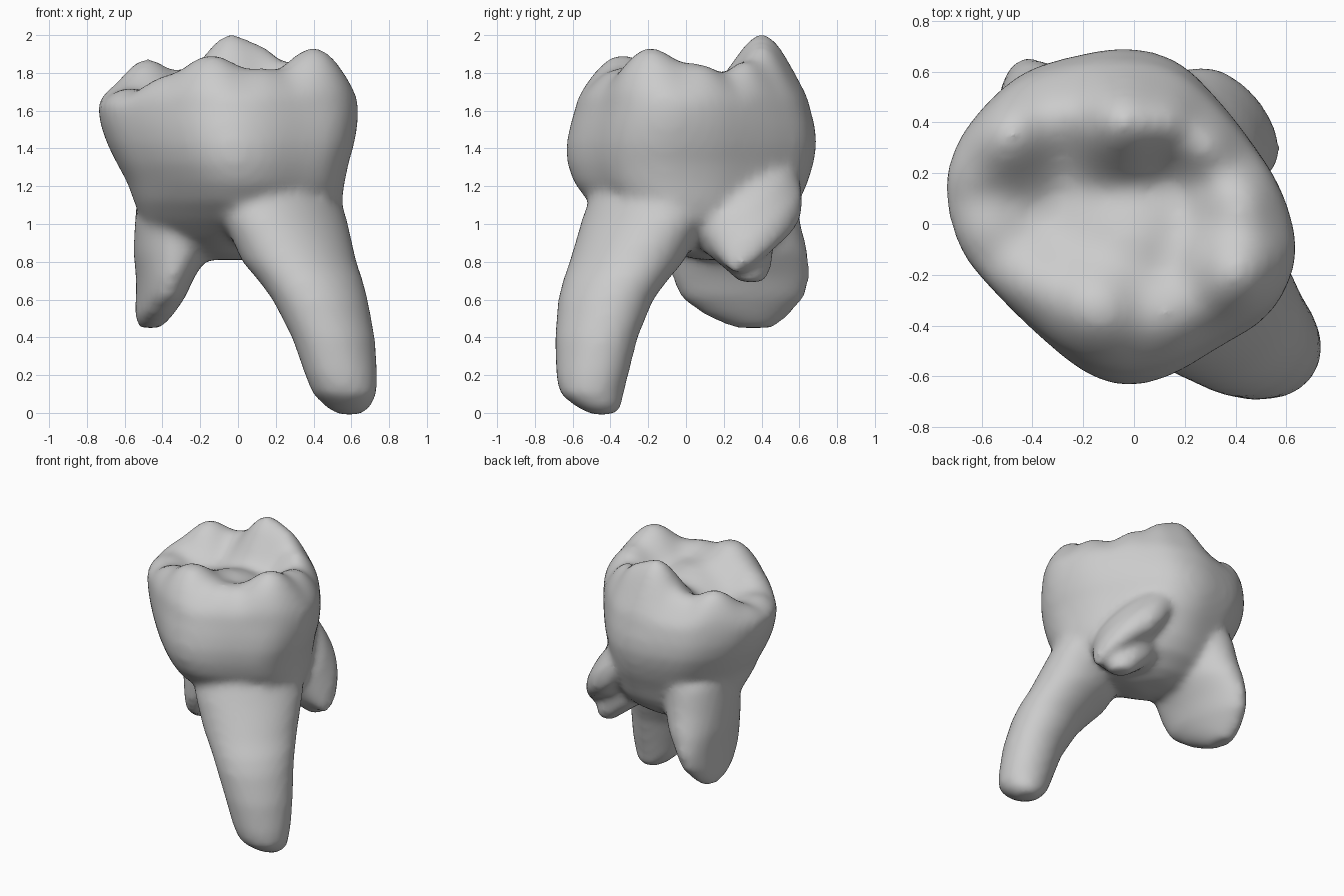
import bpy, bmesh, math
from mathutils import Vector, Matrix

cube = bpy.data.objects.get("Cube")
if cube:
    bpy.data.objects.remove(cube, do_unlink=True)

SEG = 64

# Crown outline seen from above, counter-clockwise
OUTLINE = [(.63, -.08), (.57, .14), (.455, .33), (.31, .51), (.16, .64), (-.03, .69),
           (-.24, .665), (-.46, .595), (-.63, .435), (-.72, .27), (-.74, .1), (-.68, -.12),
           (-.54, -.3), (-.36, -.475), (-.2, -.59), (-.04, -.63), (.14, -.59),
           (.34, -.48), (.51, -.38), (.6, -.25)]

# Body levels from the root fork to the crown shoulder: z, x range, y range
LEVELS = [(.81, -.16, .08, .06, .28), (.845, -.32, .24, -.08, .38), (.93, -.45, .42, -.24, .5),
          (1.02, -.51, .51, -.39, .56), (1.12, -.55, .55, -.52, .6),
          (1.22, -.585, .565, -.595, .645), (1.32, -.64, .585, -.63, .675),
          (1.42, -.69, .615, -.635, .692), (1.52, -.725, .633, -.615, .682),
          (1.62, -.742, .638, -.585, .655)]

# Cusps and the lower ridges joining them: x, y, rise above basin, spread
BASIN = 1.63
CUSPS = [(-.04, .41, .385, .16), (.13, .41, .31, .13), (.29, .32, .25, .13),
         (-.51, .38, .29, .16), (-.27, .44, .2, .13), (-.66, .22, .14, .13),
         (-.6, -.02, .11, .13), (-.4, -.26, .17, .15), (.42, -.2, .32, .19),
         (.43, .08, .23, .16), (-.15, -.35, .275, .19), (.14, -.36, .2, .17),
         (0, -.08, .15, .2)]

# Roots as stacked ellipses: x, y, z, radius along, radius across
LONG_ROOT = [(.14, -.11, 1.38, .18, .3), (.22, -.19, 1.18, .24, .36), (.25, -.225, 1.02, .275, .375),
             (.325, -.315, .8, .28, .325), (.385, -.375, .7, .26, .295),
             (.435, -.425, .6, .235, .27), (.505, -.475, .4, .205, .235),
             (.547, -.497, .2, .185, .2), (.565, -.5, .1, .17, .17),
             (.585, -.46, .03, .12, .12), (.59, -.44, -.01, .06, .06)]
FLAT_ROOT = [(-.2, .2, 1.38, .26, .2), (-.29, .24, 1.18, .34, .24), (-.32, .26, 1.0, .35, .225),
             (-.35, .28, .85, .37, .2), (-.385, .29, .72, .37, .15),
             (-.41, .3, .61, .335, .125), (-.445, .32, .52, .23, .1),
             (-.465, .36, .45, .11, .06)]
STUB_ROOT = [(.13, .22, 1.38, .22, .18), (.23, .29, 1.18, .3, .24),
             (.32, .37, 1.03, .28, .2), (.39, .41, .92, .25, .13),
             (.42, .41, .85, .2, .07)]
STUB_WEB = [(.2, .2, 1.2, .25, .22), (.27, .24, .97, .23, .22), (.32, .28, .85, .19, .17),
            (.38, .33, .76, .13, .11), (.41, .35, .69, .07, .06)]


def smooth_loop(points, count):
    """Closed Catmull-Rom curve through the points."""
    n, result = len(points), []
    for i in range(count):
        t = i * n / count
        k, u = int(t), t % 1
        a, b, c, d = (Vector(points[(k + j) % n]) for j in (-1, 0, 1, 2))
        result.append(b + (c - a) * u / 2 + (a - b * 2.5 + c * 2 - d / 2) * u**2
                      + (b * 3 - a - c * 3 + d) * u**3 / 2)
    return result


def loft(bm, rings):
    """Closed skin over rings listed from bottom to top."""
    loops = [[bm.verts.new(p) for p in ring] for ring in rings]
    for low, high in zip(loops, loops[1:]):
        n = len(low)
        for i in range(n):
            j = (i + 1) % n
            bm.faces.new((low[i], low[j], high[j], high[i]))
    bm.faces.new(loops[0][::-1])
    bm.faces.new(loops[-1])


def chewing_height(x, y):
    total = sum((h * math.exp(-((x - cx)**2 + (y - cy)**2) / (2 * s * s)))**4
                for cx, cy, h, s in CUSPS)
    return BASIN + total ** (1 / 4)


def body_rings():
    outline = smooth_loop(OUTLINE, SEG)
    rings = []
    for z, x0, x1, y0, y1 in LEVELS:
        rings.append([Vector((x0 + (p.x + .74) / 1.37 * (x1 - x0),
                              y0 + (p.y + .63) / 1.32 * (y1 - y0), z)) for p in outline])
    # Chewing surface, rounded over at the rim
    shoulder = rings[-1]
    for f in [.985, .96, .93] + [.9 - .04 * i for i in range(22)]:
        rounding = math.sqrt(1 - f**7)
        ring = []
        for p in shoulder:
            x, y = p.x * f, p.y * f
            ring.append(Vector((x, y, p.z + (chewing_height(x, y) - p.z) * rounding)))
        rings.append(ring)
    return rings


def root_rings(sections, degrees, tilt=0):
    """Stacked ellipses, top section first, long axis turned and tilted."""
    turn = Matrix.Rotation(math.radians(degrees), 3, 'Z')
    rings = []
    for x, y, z, ra, rb in reversed(sections):
        rings.append([Vector((x, y, z)) + turn @ Vector((ra * math.cos(a), rb * math.sin(a),
                                                         tilt * ra * math.cos(a)))
                      for a in (math.tau * i / 32 for i in range(32))])
    return rings


# Crown and roots gathered in one mesh
bm = bmesh.new()
loft(bm, body_rings())
loft(bm, root_rings(LONG_ROOT, -45))
loft(bm, root_rings(FLAT_ROOT, 97))
loft(bm, root_rings(STUB_ROOT, 130, .6))
loft(bm, root_rings(STUB_WEB, 130))
mesh = bpy.data.meshes.new("molar_tooth")
bm.to_mesh(mesh)
bm.free()
tooth = bpy.data.objects.new("molar_tooth", mesh)
bpy.context.collection.objects.link(tooth)

# Fuse the parts into one flowing skin
remesh = tooth.modifiers.new("fuse", 'REMESH')
remesh.mode = 'VOXEL'
remesh.voxel_size = .025
remesh.use_smooth_shade = True
soften = tooth.modifiers.new("soften", 'SMOOTH')
soften.factor = .5
soften.iterations = 14

# Plain grey
grey = bpy.data.materials.new("plain_grey")
grey.use_nodes = True
color = (.6, .6, .6, 1)
grey.diffuse_color = color
grey.node_tree.nodes["Principled BSDF"].inputs["Base Color"].default_value = color
mesh.materials.append(grey)
for poly in mesh.polygons:
    poly.use_smooth = True
